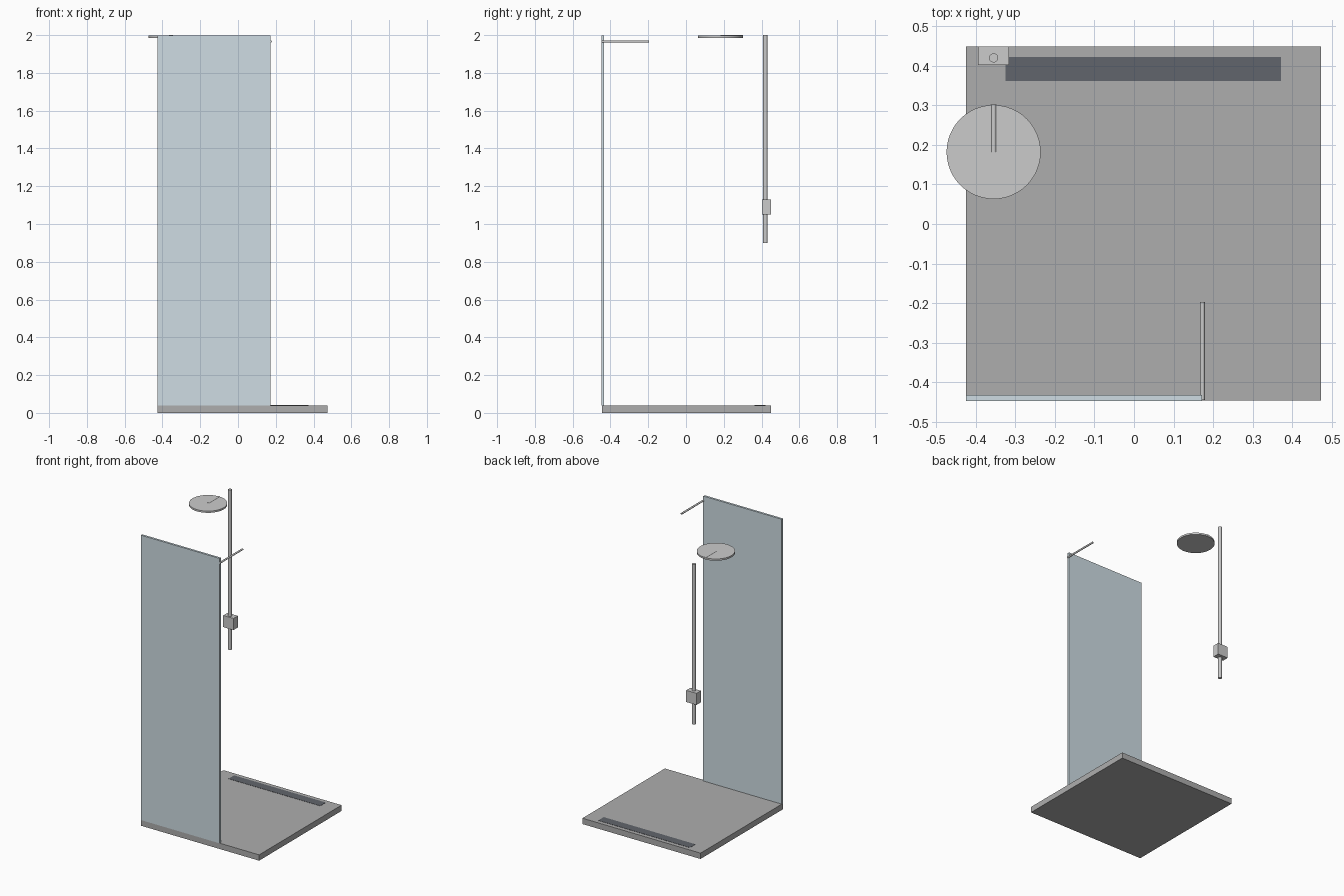
import bpy
from math import radians

if "Cube" in bpy.data.objects:
    bpy.data.objects.remove(bpy.data.objects["Cube"])


def material(name, color):
    m = bpy.data.materials.new(name)
    m.diffuse_color = (*color, 1)
    m.use_nodes = True
    m.node_tree.nodes["Principled BSDF"].inputs["Base Color"].default_value = m.diffuse_color
    return m


def box(name, lo, hi, mat=None):
    bpy.ops.mesh.primitive_cube_add(size=1, location=[(a + b) / 2 for a, b in zip(lo, hi)])
    ob = bpy.context.object
    ob.name = name
    ob.scale = [b - a for a, b in zip(lo, hi)]
    bpy.ops.object.transform_apply(location=False, rotation=False, scale=True)
    if mat:
        ob.data.materials.append(mat)
    return ob


def rod(name, center, radius, length, mat=None, along_y=False, sides=32):
    bpy.ops.mesh.primitive_cylinder_add(
        vertices=sides, radius=radius, depth=length, location=center,
        rotation=(radians(90) if along_y else 0, 0, 0))
    ob = bpy.context.object
    ob.name = name
    bpy.ops.object.shade_smooth_by_angle(angle=radians(35))
    if mat:
        ob.data.materials.append(mat)
    return ob


glass = material("pale_glass", (0.62, 0.72, 0.77))
dark = material("dark_steel", (0.12, 0.13, 0.15))
metal = material("light_metal", (0.65, 0.65, 0.67))
stone = material("stone_grey", (0.42, 0.42, 0.42))

# Floor: tray with a long drain along the back
box("shower_tray", (-0.425, -0.446, 0), (0.473, 0.449, 0.04), stone)
box("drain_grate", (-0.325, 0.362, 0.03), (0.372, 0.422, 0.0415), dark)

# Glass screen with its stabilising bar
box("glass_screen", (-0.425, -0.448, 0.04), (0.172, -0.433, 1.998), glass)
rod("support_bar", (0.173, -0.321, 1.966), 0.006, 0.248, metal, along_y=True)

# Riser rail with the tap body
rod("riser_rail", (-0.355, 0.42, 1.45), 0.0115, 1.1, metal)
box("tap_body", (-0.394, 0.402, 1.05), (-0.316, 0.449, 1.13), metal)

# Rain head with its arm half sunk into the top
rod("rain_head", (-0.355, 0.182, 1.991), 0.119, 0.012, metal, sides=48)
rod("head_arm", (-0.355, 0.242, 1.9925), 0.0075, 0.12, metal, along_y=True)
